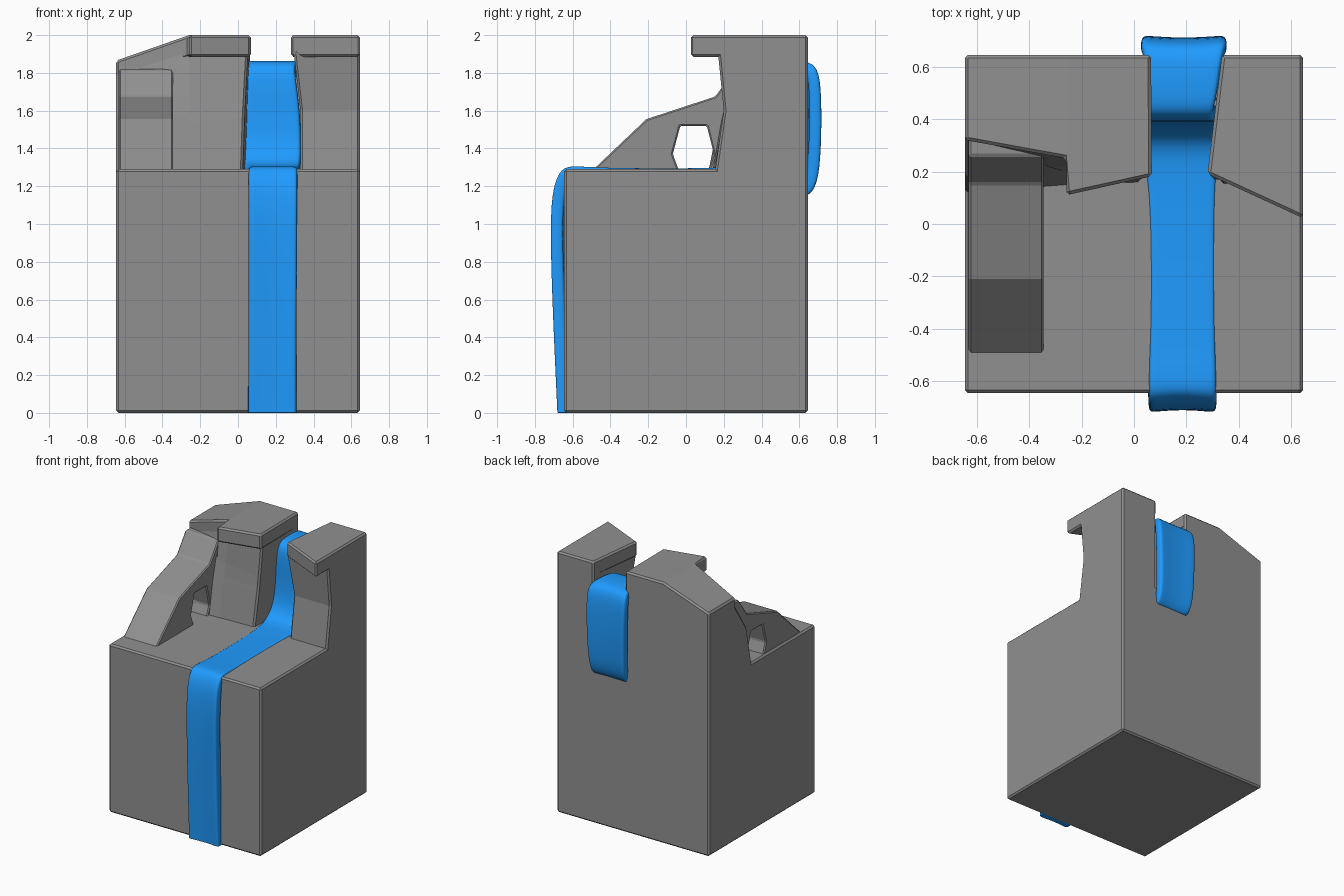
import bpy, bmesh

if "Cube" in bpy.data.objects:
    bpy.data.objects.remove(bpy.data.objects["Cube"])

H = 0.645  # half width of the block
parts = []


def loft(name, rings, bevel=0.012, ridge=None):
    """Closed solid through rings of equally many points, with worn edges.
    ridge: pair of corner indices along which the two end faces fold."""
    bm = bmesh.new()
    rows = [[bm.verts.new(p) for p in ring] for ring in rings]
    n = len(rows[0])
    for a, b in zip(rows, rows[1:]):
        for i in range(n):
            k = (i + 1) % n
            bm.faces.new((a[i], a[k], b[k], b[i]))
    for row in (rows[0], rows[-1]):
        face = bm.faces.new(row)
        if ridge:
            bmesh.utils.face_split(face, row[ridge[0]], row[ridge[1]])
    bmesh.ops.recalc_face_normals(bm, faces=bm.faces)
    mesh = bpy.data.meshes.new(name)
    bm.to_mesh(mesh)
    bm.free()
    ob = bpy.data.objects.new(name, mesh)
    bpy.context.collection.objects.link(ob)
    mod = ob.modifiers.new("Bevel", "BEVEL")
    mod.width = bevel
    mod.segments = 1
    mod.limit_method = "ANGLE"
    mod.angle_limit = 0.6
    parts.append(ob)
    return ob


def level(outline, z):
    return [(x, y, z) for x, y in outline]


def prism(name, outline, z0, z1):
    return loft(name, [level(outline, z0), level(outline, z1)])


def material(name, color):
    mat = bpy.data.materials.new(name)
    mat.diffuse_color = color
    mat.use_nodes = True
    mat.node_tree.nodes["Principled BSDF"].inputs["Base Color"].default_value = mat.diffuse_color
    return mat


# Main rock block
prism("rock_block", [(-H, -H), (H, -H), (H, H), (-H, H)], 0, 1.29)

# Right cliff and its overhanging cap
right = [(1.2, 0.33, 0.155), (1.29, 0.33, 0.155), (1.6, 0.33, 0.20),
         (1.9, 0.295, 0.17), (1.96, 0.295, 0.20)]
loft("right_cliff", [level([(x, y), (H, y), (H, H), (0.335, H)], z)
                     for z, x, y in right])
prism("right_cap", [(0.28, 0.19), (H, 0.022), (H, H), (0.335, H), (0.295, 0.32)],
      1.885, 2.0)

# Left cliff: front edge at outer side, middle and channel side per level
left = [(1.2, 1.2, 0.12, 0.15, 0.16, 0.025),
        (1.29, 1.29, 0.12, 0.15, 0.16, 0.025),
        (1.58, 1.58, 0.18, 0.20, 0.20, 0.035),
        (1.81, 1.95, 0.335, 0.27, 0.22, 0.055)]
loft("left_cliff", [[(-H, a, zo), (-0.26, b, zi), (x, c, zi),
                     (0.065, H, zi), (-0.26, H, zi), (-H, H, zo)]
                    for zo, zi, a, b, c, x in left])

# Left cap: flat part folding down into a sloping slab
cap = [(-H, 0.32, 1), (-0.258, 0.25, 0), (-0.258, 0.11, 0), (0.068, 0.182, 0),
       (0.065, H, 0), (-0.258, H, 0), (-H, H, 1)]
loft("left_cap", [[(x, y, (lo if s else hi)) for x, y, s in cap]
                  for lo, hi in ((1.775, 1.885), (1.865, 2.0))], ridge=(1, 5))

# Buttress with a hexagonal opening
buttress = [(-0.505, 1.275), (-0.21, 1.555), (0.155, 1.675), (0.26, 1.82),
            (0.4, 1.82), (0.4, 1.24), (0.12, 1.24), (0.12, 1.29), (0.15, 1.36),
            (0.11, 1.52), (-0.03, 1.52), (-0.07, 1.37), (-0.04, 1.29),
            (-0.04, 1.24), (-0.505, 1.24)]
loft("arched_buttress", [[(x, y, z) for y, z in buttress]
                         for x in (-0.63, -0.345)], 0.008)

# Tapering ledge between buttress and channel
ledge = [(-0.362, 1.52, 1.575, 1.715), (0.042, 1.57, 1.61, 1.67)]
loft("rock_ledge", [[(x, -0.087, lo), (x, -0.087, hi), (x, 0.27, back), (x, 0.27, lo)]
                    for x, lo, hi, back in ledge], 0.004)

# Rock bed behind the fall, inside the channel
prism("channel_bed", [(0.0, 0.47), (0.37, 0.47), (0.37, 0.60), (0.0, 0.60)], 1.2, 1.78)

# Merge all rock into one clean surface so no seams show
rock = parts[0]
for other in parts[1:]:
    mod = rock.modifiers.new(other.name, "BOOLEAN")
    mod.operation = "UNION"
    mod.solver = "EXACT"
    mod.object = other
graph = bpy.context.evaluated_depsgraph_get()
merged = bpy.data.meshes.new_from_object(rock.evaluated_get(graph))
rock.modifiers.clear()
rock.data = merged
for other in parts[1:]:
    bpy.data.objects.remove(other)
bm = bmesh.new()
bm.from_mesh(merged)
bmesh.ops.remove_doubles(bm, verts=bm.verts, dist=0.0005)
bmesh.ops.dissolve_limit(bm, angle_limit=0.01, verts=bm.verts, edges=bm.edges)
bm.to_mesh(merged)
bm.free()
merged.materials.clear()
merged.materials.append(material("rock_grey", (0.28, 0.28, 0.28, 1)))

# Water ribbon: (y, z, left x, right x) from the rear up, over and down the front
path = [(0.625, 1.148, 0.05, 0.33), (0.665, 1.158, 0.045, 0.335),
        (0.705, 1.24, 0.035, 0.34), (0.718, 1.45, 0.03, 0.35),
        (0.718, 1.70, 0.025, 0.355), (0.70, 1.83, 0.025, 0.355),
        (0.64, 1.865, 0.04, 0.335), (0.50, 1.865, 0.045, 0.32),
        (0.42, 1.855, 0.05, 0.30), (0.39, 1.78, 0.045, 0.305),
        (0.39, 1.60, 0.03, 0.33), (0.375, 1.42, 0.022, 0.335),
        (0.32, 1.32, 0.022, 0.332), (0.22, 1.298, 0.045, 0.315),
        (0.0, 1.294, 0.06, 0.31), (-0.40, 1.295, 0.06, 0.31),
        (-0.56, 1.305, 0.055, 0.315), (-0.63, 1.305, 0.055, 0.315),
        (-0.668, 1.28, 0.055, 0.315), (-0.705, 1.20, 0.055, 0.315),
        (-0.722, 1.0, 0.055, 0.315),
        (-0.705, 0.5, 0.055, 0.31), (-0.683, 0.03, 0.053, 0.31),
        (-0.682, 0.002, 0.053, 0.31), (-0.682, 0.0, 0.053, 0.31)]
bm = bmesh.new()
rows = []
for y, z, x0, x1 in path:
    # the middle of the ribbon is slightly hollow on the vertical falls
    dip = 0.01 * (1 if y < -0.65 else -1 if y > 0.66 else 0)
    rows.append([bm.verts.new((x0 + (x1 - x0) * u, y + dip * (u == 0.5), z))
                 for u in (0, 0.08, 0.5, 0.92, 1)])
for a, b in zip(rows, rows[1:]):
    for j in range(4):
        bm.faces.new((a[j], b[j], b[j + 1], a[j + 1]))
mesh = bpy.data.meshes.new("waterfall")
bm.to_mesh(mesh)
bm.free()
mesh.shade_smooth()
mesh.materials.append(material("water_blue", (0.014, 0.33, 1.0, 1)))
water = bpy.data.objects.new("waterfall", mesh)
bpy.context.collection.objects.link(water)
solid = water.modifiers.new("Thickness", "SOLIDIFY")
solid.thickness = 0.065
solid.offset = -1
sub = water.modifiers.new("Smooth", "SUBSURF")
sub.levels = sub.render_levels = 2
